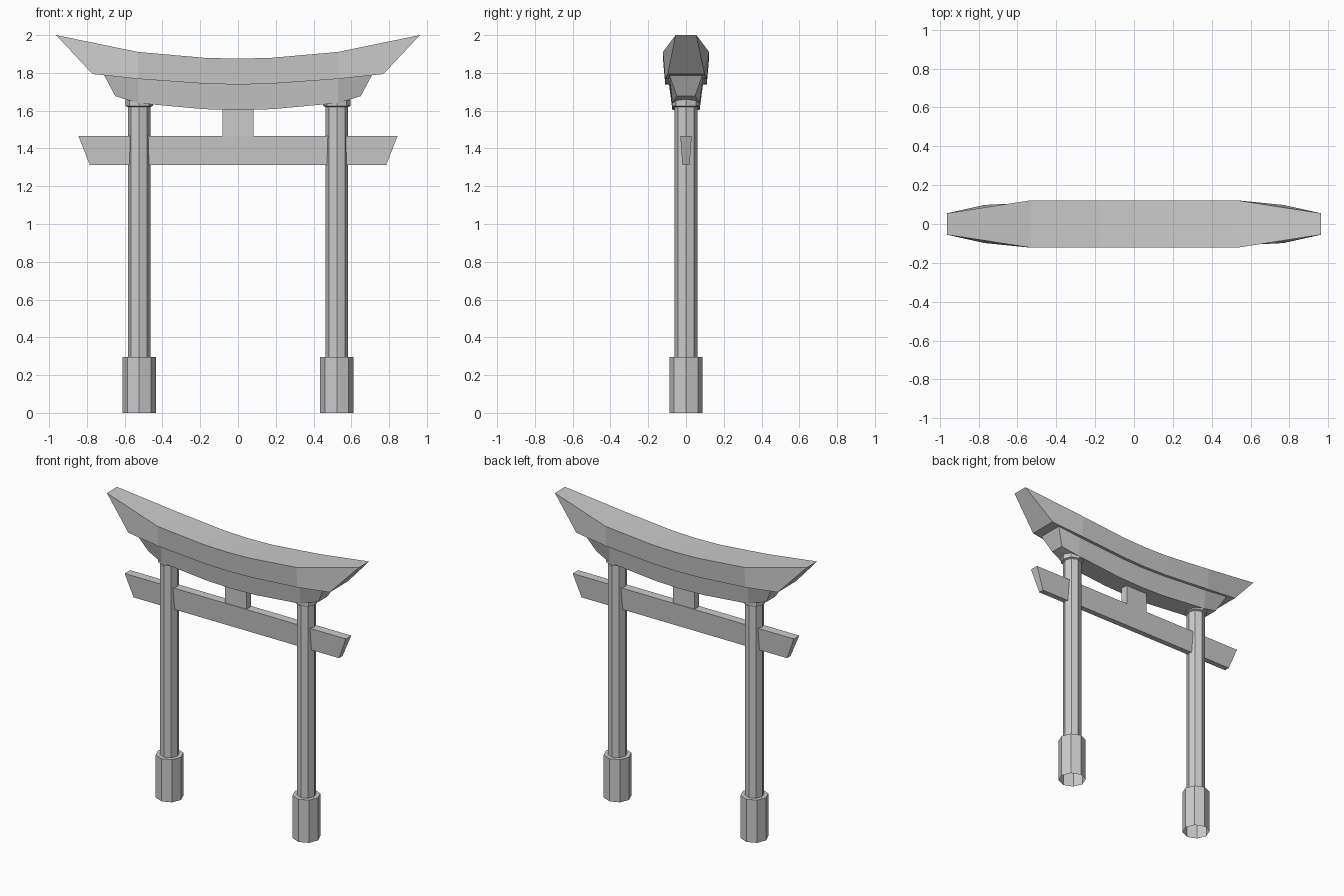
import bpy, bmesh, math

if "Cube" in bpy.data.objects:
    bpy.data.objects.remove(bpy.data.objects["Cube"])


def finish(name, bm):
    bmesh.ops.recalc_face_normals(bm, faces=bm.faces[:])
    me = bpy.data.meshes.new(name)
    bm.to_mesh(me)
    bm.free()
    ob = bpy.data.objects.new(name, me)
    bpy.context.collection.objects.link(ob)
    return ob


def beam(name, top, bottom):
    """Loft trapezoid sections; top/bottom are (x, half_y, z) from centre out, mirrored in x."""
    mirror = lambda pts: [(-x, y, z) for x, y, z in reversed(pts) if x > 0] + pts
    bm = bmesh.new()
    rings = []
    for (tx, ty, tz), (bx, by, bz) in zip(mirror(top), mirror(bottom)):
        rings.append([bm.verts.new(p) for p in
                      ((tx, -ty, tz), (tx, ty, tz), (bx, by, bz), (bx, -by, bz))])
    for a, b in zip(rings, rings[1:]):
        for i in range(4):
            j = (i + 1) % 4
            bm.faces.new((a[i], a[j], b[j], b[i]))
    bm.faces.new(rings[0])
    bm.faces.new(rings[-1])
    return finish(name, bm)


def post(name, cx, profile, sides=8):
    """Open octagonal lathe of (radius, z) profile."""
    bm = bmesh.new()
    rings = [[bm.verts.new((cx + r * math.cos(k * math.tau / sides),
                            r * math.sin(k * math.tau / sides), z))
              for k in range(sides)] for r, z in profile]
    for a, b in zip(rings, rings[1:]):
        for i in range(sides):
            j = (i + 1) % sides
            bm.faces.new((a[i], a[j], b[j], b[i]))
    return finish(name, bm)


# Sweeping top lintel
beam("top_lintel",
     [(0, .122, 1.875), (.18, .122, 1.88), (.53, .122, 1.911), (.963, .055, 2.0)],
     [(0, .11, 1.738), (.18, .11, 1.743), (.53, .11, 1.768), (.77, .098, 1.794)])

# Second lintel beneath it
beam("under_lintel",
     [(0, .09, 1.741), (.18, .09, 1.746), (.53, .09, 1.771), (.71, .088, 1.79)],
     [(0, .072, 1.603), (.18, .072, 1.608), (.53, .072, 1.64), (.65, .048, 1.677)])

# Straight tie beam and the short strut above it
beam("tie_beam", [(.845, .03, 1.466)], [(.785, .019, 1.313)])
beam("centre_strut", [(.083, .026, 1.615)], [(.083, .026, 1.46)])

# Pillars with foot sleeves and top collars
for side, cx in (("left", -.523), ("right", .523)):
    post(side + "_foot_sleeve", cx, [(.088, 0), (.088, .295), (.06, .295)])
    post(side + "_pillar", cx, [(.06, .295), (.06, 1.62)])
    post(side + "_collar", cx, [(.06, 1.62), (.073, 1.625), (.073, 1.66)])
